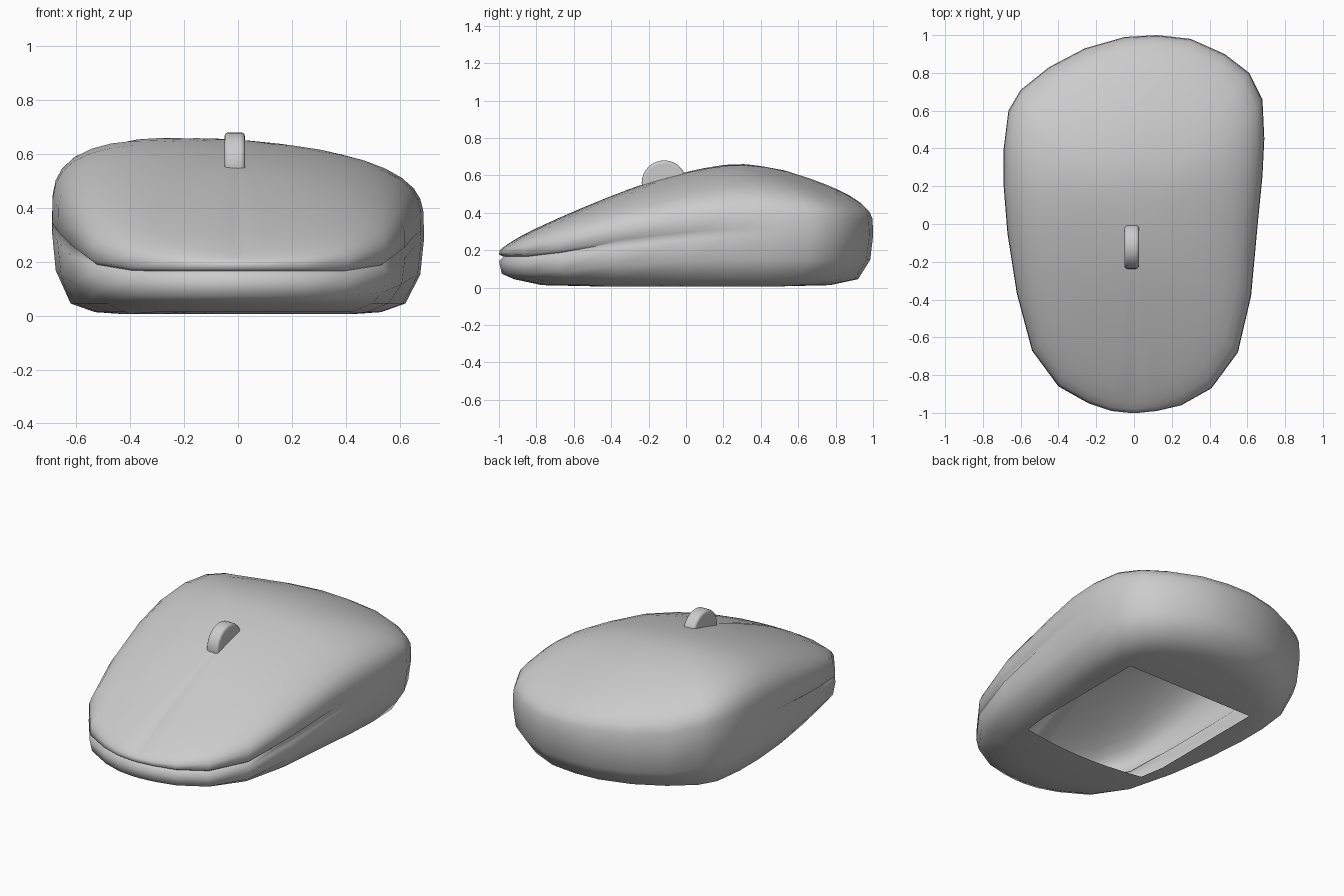
import bpy, bmesh, math

if "Cube" in bpy.data.objects:
    bpy.data.objects.remove(bpy.data.objects["Cube"])


def curve(points, t):
    """Smooth interpolation through (position, value) pairs."""
    n = len(points)
    if t <= points[0][0]:
        return points[0][1]
    if t >= points[-1][0]:
        return points[-1][1]

    def slope(i):
        a, b = points[max(i - 1, 0)], points[min(i + 1, n - 1)]
        return (b[1] - a[1]) / (b[0] - a[0])

    i = max(j for j in range(n - 1) if points[j][0] <= t)
    (x0, y0), (x1, y1) = points[i], points[i + 1]
    h = x1 - x0
    u = (t - x0) / h
    return ((2*u**3 - 3*u**2 + 1) * y0 + (u**3 - 2*u**2 + u) * h * slope(i)
            + (3*u**2 - 2*u**3) * y1 + (u**3 - u**2) * h * slope(i + 1))


# Plan outline, counter-clockwise from the front centre
OUTLINE = [(0, -1), (.025, -1), (.12, -.99), (.25, -.96), (.41, -.87), (.55, -.68),
           (.62, -.38), (.655, 0), (.68, .25), (.69, .45), (.68, .66), (.61, .8),
           (.48, .9), (.30, .98), (.12, 1), (-.05, .99), (-.26, .93), (-.45, .83),
           (-.60, .71), (-.665, .6), (-.69, .4), (-.69, .2), (-.67, -.05),
           (-.62, -.37), (-.54, -.67), (-.40, -.86), (-.24, -.95), (-.12, -.99),
           (-.025, -1)]
# Height of the top along y, and of the side groove along y
TOP = [(-1, .25), (-.87, .325), (-.55, .446), (-.14, .578), (.24, .655),
       (.5, .648), (.75, .60), (.92, .56), (1, .54)]
GROOVE = [(-1, .165), (-.86, .167), (-.68, .188), (-.38, .24), (0, .283), (.35, .305), (1, .30)]
HOLE_X, HOLE_Y = (-.43, .43), (-.42, .48)


def groove_z(x, y):
    return curve(GROOVE, y) + (.05 * min(1, max(0, y + .5)) if x < -.5 else 0)


def groove_fade(y):
    return min(1, max(0, (.38 - y) / .75))


def top_z(x, y, k, base):
    tilt = (.10 if x > 0 else .045) * min(1, max(0, (y + 1) / 1.1))
    t = curve(TOP, y) - tilt * x
    return base + (t - base) * max(0, 1 - k**2.5) ** .28


# Body shell: rings from the underside opening up to the crown
bm = bmesh.new()
rings = []


def add_ring(coords):
    rings.append([bm.verts.new(c) for c in coords])


def clamp(v, lim):
    return min(max(v, lim[0]), lim[1])


def hole_point(x, y):
    """Rectangular opening with a slightly bowed front edge."""
    hx, hy = clamp(x * .75, HOLE_X), clamp(y * .72, HOLE_Y)
    if hy == HOLE_Y[0]:
        hy -= .04 * max(0, 1 - (hx / .4) ** 2)
    return hx, hy, .006


add_ring([hole_point(x, y) for x, y in OUTLINE])
add_ring([(x * .77, y * .77, .013) for x, y in OUTLINE])
add_ring([(x * .90, y * .92, .045) for x, y in OUTLINE])
add_ring([(x * .98, y * .985, .55 * (groove_z(x, y) - .03)) for x, y in OUTLINE])
add_ring([(x, y, groove_z(x, y) - .025) for x, y in OUTLINE])
# groove bottom and the lip above it
add_ring([(x * (1 - .03 * groove_fade(y)), y * (1 - .025 * groove_fade(y)), groove_z(x, y))
          for x, y in OUTLINE])
add_ring([(x * (1 - .004 * groove_fade(y)), y, groove_z(x, y) + .012) for x, y in OUTLINE])
# domed top with a shallow button seam on the front centre line
for k in (.996, .98, .945, .88, .79, .68, .56, .44, .33, .24, .14):
    ring = []
    for i, (x, y) in enumerate(OUTLINE):
        z = top_z(x * k, y * k, k, groove_z(x, y) + .012)
        if i == 0 and .2 < k < .97:
            z -= .007 * k
        ring.append((x * k, y * k, z))
    add_ring(ring)
n = len(OUTLINE)
for lo, hi in zip(rings, rings[1:]):
    for i in range(n):
        j = (i + 1) % n
        bm.faces.new((lo[i], lo[j], hi[j], hi[i]))
crown = bm.verts.new((0, 0, top_z(0, 0, 0, .3)))
for i in range(n):
    bm.faces.new((rings[-1][i], rings[-1][(i + 1) % n], crown))
bmesh.ops.remove_doubles(bm, verts=bm.verts, dist=.0005)
mesh = bpy.data.meshes.new("body_shell")
bm.to_mesh(mesh)
bm.free()
body = bpy.data.objects.new("body_shell", mesh)
bpy.context.collection.objects.link(body)
bpy.context.view_layer.objects.active = body
body.select_set(True)
bpy.ops.object.shade_smooth_by_angle(angle=math.radians(85))
body.select_set(False)

# Scroll wheel
bpy.ops.mesh.primitive_cylinder_add(vertices=32, radius=.12, depth=.076,
                                    location=(-.012, -.117, .56),
                                    rotation=(0, math.pi / 2, 0))
wheel = bpy.context.object
wheel.name = "scroll_wheel"
bevel = wheel.modifiers.new("rounded_edges", 'BEVEL')
bevel.width = .015
bevel.segments = 3
bevel.limit_method = 'ANGLE'
bevel.angle_limit = math.radians(40)
bpy.ops.object.shade_smooth_by_angle(angle=math.radians(40))
